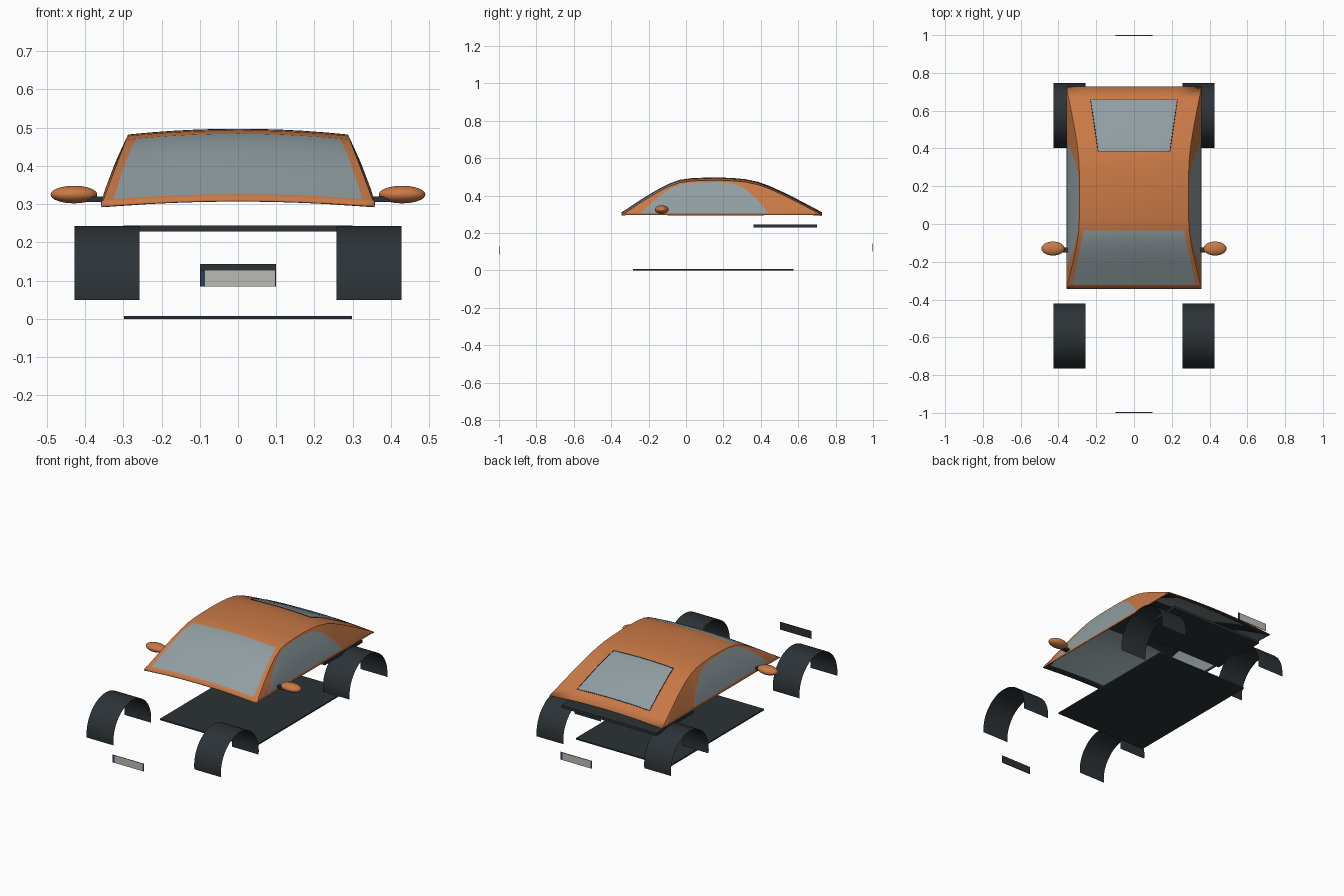
import bpy, bmesh, math

if "Cube" in bpy.data.objects:
    bpy.data.objects.remove(bpy.data.objects["Cube"])

def material(name, rgb):
    m = bpy.data.materials.new(name)
    m.diffuse_color = (*rgb, 1)
    m.use_nodes = True
    m.node_tree.nodes["Principled BSDF"].inputs["Base Color"].default_value = m.diffuse_color
    return m

PAINT = material("paint", (0.58, 0.19, 0.06))
DARK = material("dark_trim", (0.025, 0.032, 0.037))
GLASS = material("glass", (0.28, 0.34, 0.36))
WHITE = material("plate_face", (0.5, 0.5, 0.46))
BLUE = material("plate_strip", (0.02, 0.05, 0.12))

def make(name, bm, mats, smooth=False):
    me = bpy.data.meshes.new(name)
    bm.to_mesh(me)
    bm.free()
    ob = bpy.data.objects.new(name, me)
    bpy.context.collection.objects.link(ob)
    for m in mats:
        me.materials.append(m)
    if smooth:
        bpy.ops.object.select_all(action='DESELECT')
        ob.select_set(True)
        bpy.context.view_layer.objects.active = ob
        bpy.ops.object.shade_smooth_by_angle(angle=math.radians(30))
    return ob

def box(name, lo, hi, mat):
    bm = bmesh.new()
    bmesh.ops.create_cube(bm, size=1)
    for v in bm.verts:
        v.co = [(a + b) / 2 + c * (b - a) for a, b, c in zip(lo, hi, v.co)]
    return make(name, bm, [mat])

def interp(table, y):
    if y <= table[0][0]:
        return table[0][1]
    for (a, p), (b, q) in zip(table, table[1:]):
        if y <= b:
            return p + (q - p) * (y - a) / (b - a)
    return table[-1][1]

# Cabin: height of the roof edge along the car, and window outlines
BASE = 0.296
ROOF = [(-.345, .296), (-.32, .311), (-.24, .364), (-.19, .395), (-.14, .424),
        (-.09, .449), (-.035, .469), (.03, .478), (.1, .481), (.18, .482),
        (.26, .478), (.32, .472), (.385, .458), (.44, .439), (.52, .403),
        (.59, .368), (.66, .331), (.727, .296)]
GLASS_HALF = [(-.32, .325), (-.035, .265), (.385, .19), (.66, .23)]
SIDE_TOP = [(-.24, .308), (-.14, .40), (-.06, .452), (0, .47), (.22, .472),
            (.29, .456), (.36, .405), (.44, .308)]

def edge_x(z):
    return 0.358 - (z - BASE) * 0.38

def roof_point(x, y):
    z = interp(ROOF, y)
    return (x, y, z + 0.015 * (1 - (x / edge_x(z)) ** 2))

def roof_row(y):
    w, g = edge_x(interp(ROOF, y)), interp(GLASS_HALF, y)
    xs = [-w] + [g * (k / 4 - 1) for k in range(9)] + [w]
    return [roof_point(x, y) for x in xs]

def side_row(y, s):
    top = interp(ROOF, y)
    h = min(top, interp(SIDE_TOP, y))
    low = min(top, .308)
    row = []
    for z in (top, h, low + (h - low) * .67, low + (h - low) * .33, low, BASE):
        f = (z - BASE) / max(top - BASE, 1e-4)
        bulge = .006 * math.sin(math.pi * min(max(f, 0), 1))
        row.append((s * (edge_x(z) + bulge), y, z))
    return row

def skin(bm, rows, is_glass):
    grid = [[bm.verts.new(p) for p in r] for r in rows]
    for i in range(len(grid) - 1):
        for j in range(len(grid[0]) - 1):
            f = bm.faces.new((grid[i][j], grid[i][j + 1], grid[i + 1][j + 1], grid[i + 1][j]))
            y = (rows[i][0][1] + rows[i + 1][0][1]) / 2
            f.material_index = 2 if is_glass(j, y) else 0

bm = bmesh.new()
ys = [p[0] for p in ROOF]
skin(bm, [roof_row(y) for y in ys],
     lambda j, y: 1 <= j <= 8 and (-.32 < y < -.035 or .385 < y < .66))
for s in (-1, 1):
    skin(bm, [side_row(y, s) for y in ys],
         lambda j, y: 1 <= j <= 3 and -.24 < y < .44)
bmesh.ops.remove_doubles(bm, verts=bm.verts, dist=0.0004)
bmesh.ops.recalc_face_normals(bm, faces=bm.faces)
if sum(f.normal.z * f.calc_area() for f in bm.faces) < 0:
    bmesh.ops.reverse_faces(bm, faces=bm.faces)
cabin = make("cabin_shell", bm, [PAINT, DARK, GLASS, GLASS], True)
sol = cabin.modifiers.new("thickness", 'SOLIDIFY')
sol.thickness = 0.005
sol.offset = -1
sol.material_offset = 1

# Thin seal around the rear window
rear = [y for y in ys if .38 < y < .67]
loop = [roof_point(interp(GLASS_HALF, y), y) for y in rear]
loop += [roof_point(.23 * k / 4, .66) for k in range(3, -4, -1)]
loop += [roof_point(-interp(GLASS_HALF, y), y) for y in reversed(rear)]
loop += [roof_point(.19 * k / 4, .385) for k in range(-3, 4)]
cu = bpy.data.curves.new("rear_window_seal", 'CURVE')
cu.dimensions = '3D'
cu.bevel_depth = 0.002
cu.bevel_resolution = 1
sp = cu.splines.new('POLY')
sp.points.add(len(loop) - 1)
for p, c in zip(sp.points, loop):
    p.co = (*c, 1)
sp.use_cyclic_u = True
cu.materials.append(DARK)
bpy.context.collection.objects.link(bpy.data.objects.new("rear_window_seal", cu))

# Floor pan and rear shelf
box("floor_pan", (-.298, -.283, 0), (.298, .575, .008), DARK)
box("rear_shelf", (-.3, .36, .229), (.3, .70, .244), DARK)

# Wheel arch liners: open arcs slightly longer than a half circle
for side, s in (("left", -1), ("right", 1)):
    for end, cy in (("front", -.593), ("rear", .575)):
        bm = bmesh.new()
        prev = None
        for k in range(33):
            a = math.radians(-7.3 + 194.6 * k / 32)
            y, z = cy + .172 * math.cos(a), .071 + .172 * math.sin(a)
            pair = [bm.verts.new((s * x, y, z)) for x in (.257, .427)]
            if prev:
                bm.faces.new((prev[0], prev[1], pair[1], pair[0]))
            prev = pair
        bmesh.ops.recalc_face_normals(bm, faces=bm.faces)
        make(f"{end}_{side}_arch_liner", bm, [DARK], True)

    # Door mirror and its arm
    bm = bmesh.new()
    bmesh.ops.create_uvsphere(bm, u_segments=32, v_segments=16, radius=1)
    for v in bm.verts:
        v.co = (s * .429 + v.co.x * .061, -.13 + v.co.y * .037, .325 + v.co.z * .023)
    make(f"{side}_mirror", bm, [PAINT], True)
    xa, xb = sorted((s * .343, s * .395))
    box(f"{side}_mirror_arm", (xa, -.15, .306), (xb, -.125, .32), DARK)

# Blank number plates: dark backing, light face, coloured strip
for end, d, z in (("front", -1, .085), ("rear", 1, .101)):
    def slab(name, x0, x1, y0, y1, mat):
        (xa, xb), (ya, yb) = sorted((d * x0, d * x1)), sorted((d * y0, d * y1))
        box(f"{end}_{name}", (xa, ya, z), (xb, yb, z + .043), mat)
    slab("plate_backing", -.099, .099, .996, .9985, DARK)
    slab("plate_face", -.097, .086, .9985, 1, WHITE)
    slab("plate_strip", .086, .097, .9985, 1, BLUE)
